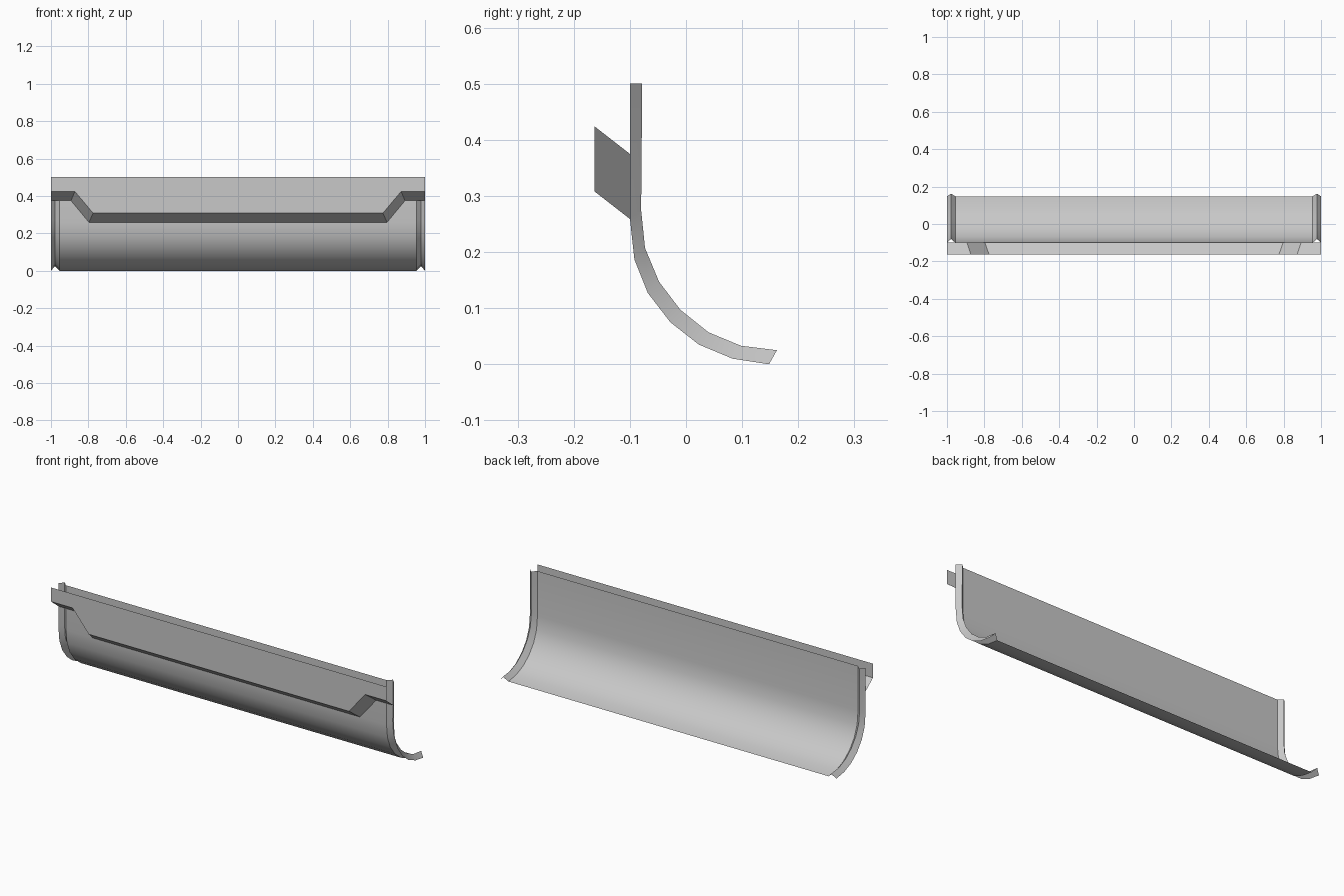
import bpy
import math

cube = bpy.data.objects.get("Cube")
if cube:
    bpy.data.objects.remove(cube, do_unlink=True)

grey = bpy.data.materials.new("panel_grey")
grey.use_nodes = True
colour = (0.58, 0.58, 0.58, 1)
grey.diffuse_color = colour
grey.node_tree.nodes["Principled BSDF"].inputs["Base Color"].default_value = colour


def loft(name, columns):
    """Skin a strip of quads across matching columns of points, left to right."""
    n = len(columns[0])
    verts = [p for column in columns for p in column]
    faces = [(c * n + r, c * n + r + 1, (c + 1) * n + r + 1, (c + 1) * n + r)
             for c in range(len(columns) - 1) for r in range(n - 1)]
    mesh = bpy.data.meshes.new(name)
    mesh.from_pydata(verts, [], faces)
    mesh.materials.append(grey)
    obj = bpy.data.objects.new(name, mesh)
    bpy.context.collection.objects.link(obj)
    bpy.ops.object.select_all(action='DESELECT')
    obj.select_set(True)
    bpy.context.view_layer.objects.active = obj
    bpy.ops.object.shade_smooth_by_angle(angle=math.radians(30))
    return obj


# Curved sheet: upright at the top, sweeping back at the bottom (y, z)
outer = [(-0.10, 0.50), (-0.10, 0.26), (-0.092, 0.187), (-0.068, 0.127),
         (-0.028, 0.075), (0.023, 0.035), (0.083, 0.01), (0.148, 0.0)]
# Crest of the folded end ridges, set in behind the sheet
inner = [(-0.078, 0.50), (-0.08, 0.275), (-0.073, 0.207), (-0.048, 0.147),
         (-0.01, 0.097), (0.04, 0.057), (0.098, 0.033), (0.162, 0.025)]


def column(x, profile):
    return [(x, y, z) for y, z in profile]


# Sheet and its V-folded ridges at both ends
loft("curved_panel", [column(-0.955, outer), column(0.955, outer)])
for side, name in ((-1, "right_end_ridge"), (1, "left_end_ridge")):
    stations = [(0.955, outer), (0.978, inner), (1.0, outer)]
    loft(name, [column(side * x, p) for x, p in stations[::side]])

# Front plate with a stepped lower edge and a lip sloping back to the sheet
half = [(0.775, 0.797, 0.308), (0.872, 0.893, 0.424), (1.0, 1.0, 0.424)]
steps = [(-f, -b, z) for f, b, z in reversed(half)] + half
loft("front_plate", [[(f, -0.163, 0.5), (f, -0.163, z)] for f, b, z in steps])
loft("plate_lip", [[(f, -0.163, z), (b, -0.10, z - 0.049)] for f, b, z in steps])
